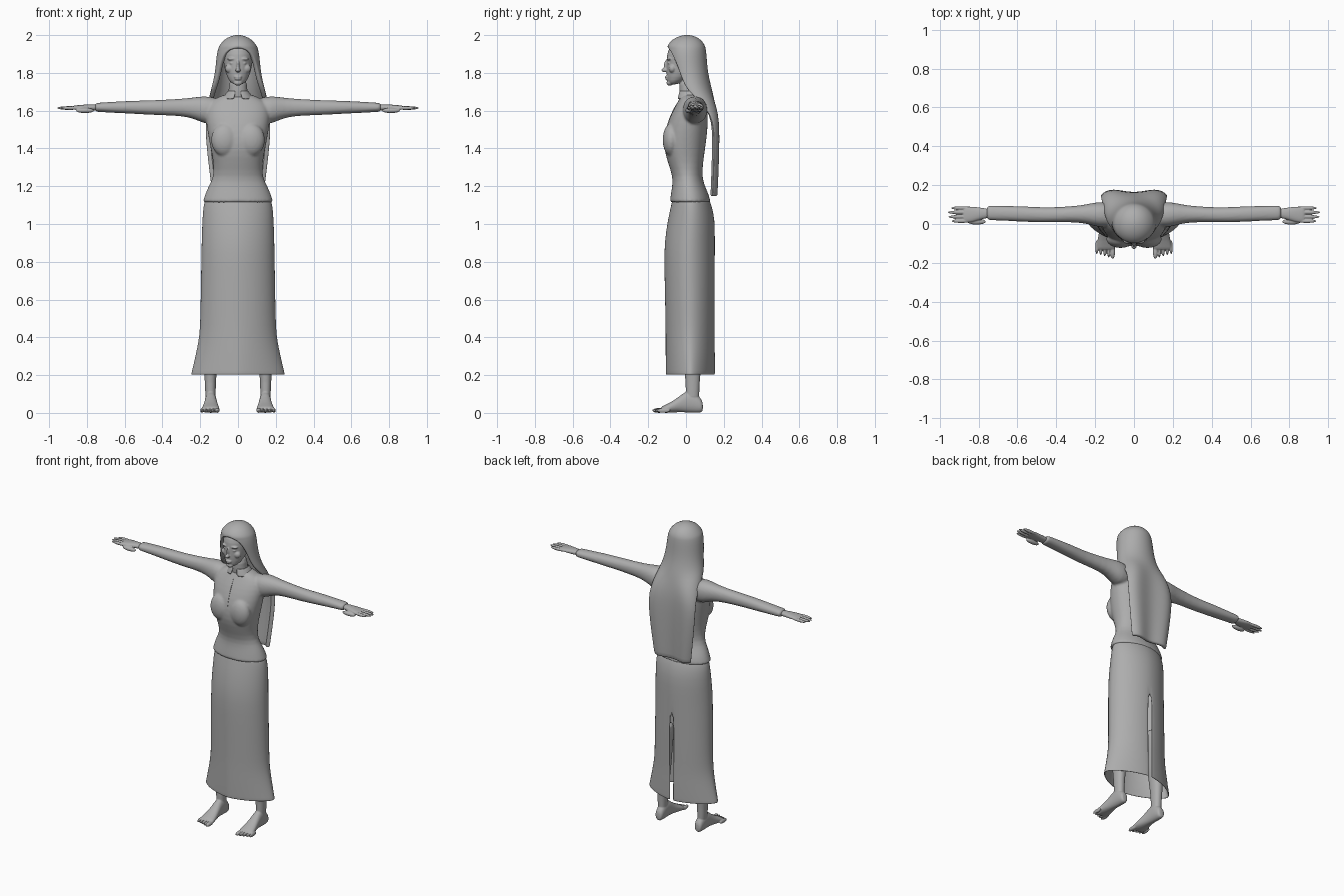
import bpy
import bmesh
import math

default_cube = bpy.data.objects.get("Cube")
if default_cube:
    bpy.data.objects.remove(default_cube, do_unlink=True)

# One plain grey for the whole figure
grey = bpy.data.materials.new("plain grey")
grey.use_nodes = True
grey.diffuse_color = (0.42, 0.42, 0.42, 1)
grey.node_tree.nodes["Principled BSDF"].inputs["Base Color"].default_value = grey.diffuse_color


def finish(name, bm, mirror=False, thickness=0, voxel=0):
    """Turn a bmesh into a smooth object; a voxel size fuses overlapping shapes."""
    bmesh.ops.recalc_face_normals(bm, faces=bm.faces)
    for face in bm.faces:
        face.smooth = True
    mesh = bpy.data.meshes.new(name)
    bm.to_mesh(mesh)
    bm.free()
    mesh.materials.append(grey)
    obj = bpy.data.objects.new(name, mesh)
    bpy.context.scene.collection.objects.link(obj)
    if thickness:
        solid = obj.modifiers.new("Solidify", "SOLIDIFY")
        solid.thickness = thickness
        solid.offset = 0
    subsurf = obj.modifiers.new("Subdivision", "SUBSURF")
    subsurf.levels = subsurf.render_levels = 1
    if voxel:
        remesh = obj.modifiers.new("Fuse", "REMESH")
        remesh.mode = "VOXEL"
        remesh.voxel_size = voxel
        remesh.use_smooth_shade = True
        smooth = obj.modifiers.new("Smooth", "SMOOTH")
        smooth.factor = .5
        smooth.iterations = 4
    if mirror:
        obj.modifiers.new("Mirror", "MIRROR")


def add_loft(bm, axis, sections, sides=20, power=lambda pos: 2.2, caps=True, side=1):
    """Skin rounded sections (position, a_low, a_high, b_low, b_high) along an axis."""
    order = {"x": lambda p, a, b: (side * p, a, b),
             "y": lambda p, a, b: (a, p, b),
             "z": lambda p, a, b: (a, b, p)}[axis]

    def rounded(value, pos):
        return math.copysign(abs(value) ** (2 / power(pos)), value)

    rings = []
    for pos, a_low, a_high, b_low, b_high in sections:
        ring = []
        for i in range(sides):
            angle = math.tau * (i + 0.5) / sides
            a = (a_low + a_high) / 2 + (a_high - a_low) / 2 * rounded(math.cos(angle), pos)
            b = (b_low + b_high) / 2 + (b_high - b_low) / 2 * rounded(math.sin(angle), pos)
            ring.append(bm.verts.new(order(pos, a, b)))
        rings.append(ring)
    for low, high in zip(rings, rings[1:]):
        for i in range(sides):
            j = (i + 1) % sides
            bm.faces.new((low[i], low[j], high[j], high[i]))
    if caps:
        bm.faces.new(rings[0])
        bm.faces.new(rings[-1])


def add_blob(bm, centre, radii):
    verts = bmesh.ops.create_uvsphere(bm, u_segments=16, v_segments=10, radius=1)["verts"]
    bmesh.ops.scale(bm, vec=radii, verts=verts)
    bmesh.ops.translate(bm, vec=centre, verts=verts)


def body(rows):
    """Sections symmetric in x, from (z, half_width, y_front, y_back)."""
    return [(z, -w, w, front, back) for z, w, front, back in rows]


def cut_slit(bm, half_width, direction, top):
    """Remove the column of faces at the middle of the front (-1) or back (1)."""
    middles = [(face, face.calc_center_median()) for face in bm.faces]
    gone = [f for f, m in middles if abs(m.x) < half_width and m.y * direction > 0 and m.z < top]
    bmesh.ops.delete(bm, geom=gone, context="FACES")


# Blouse with flared hem, bust and sleeves fused together
torso = body([
    (1.112, .187, -.086, .13), (1.118, .187, -.086, .13), (1.16, .174, -.08, .12),
    (1.2, .156, -.073, .1), (1.25, .129, -.07, .085), (1.32, .129, -.094, .09),
    (1.39, .143, -.116, .1), (1.46, .156, -.116, .11), (1.53, .168, -.1, .116),
    (1.6, .173, -.07, .116), (1.645, .157, -.044, .107), (1.675, .1, -.03, .087),
    (1.69, .055, -.02, .07)])
arm = [
    (.06, 0, .09, 1.56, 1.655), (.15, -.022, .115, 1.522, 1.677),
    (.2, -.012, .112, 1.541, 1.676), (.25, .003, .1, 1.563, 1.668),
    (.32, .01, .091, 1.573, 1.662), (.45, .007, .084, 1.577, 1.655),
    (.55, .01, .091, 1.583, 1.653), (.65, .016, .093, 1.588, 1.648),
    (.74, .019, .095, 1.593, 1.642), (.76, .019, .095, 1.594, 1.641)]
bm = bmesh.new()
add_loft(bm, "z", torso, sides=32, power=lambda z: 2 if z < 1.3 else 2.2)
for side in (1, -1):
    add_loft(bm, "x", arm, side=side)
    add_blob(bm, (side * .07, -.078, 1.445), (.075, .047, .088))
finish("blouse", bm, voxel=.007)

# Open collar and button strip
bm = bmesh.new()
add_loft(bm, "z", body([(1.66, .085, -.046, .092), (1.685, .064, -.038, .08),
                        (1.705, .052, -.034, .068)]), sides=30, caps=False)
cut_slit(bm, .018, -1, 2)
finish("collar", bm, thickness=.006)
bm = bmesh.new()
add_loft(bm, "z", body([(1.46, .002, -.117, -.1), (1.53, .002, -.102, -.08),
                        (1.6, .002, -.073, -.05), (1.65, .002, -.044, -.03)]), sides=8)
finish("button_strip", bm)

# Long skirt, open below, pinched to side points at the hem, with a slit up the back
slit_top = .78
bm = bmesh.new()
add_loft(bm, "z", body([
    (1.135, .168, -.068, .118), (1.1, .18, -.075, .132), (1.03, .186, -.092, .15),
    (.9, .19, -.112, .15), (slit_top, .192, -.112, .15), (.6, .195, -.108, .15),
    (.45, .198, -.105, .15), (.38, .206, -.105, .15), (.3, .223, -.105, .152),
    (.215, .243, -.104, .152), (.203, .246, -.104, .152)]),
    sides=40, power=lambda z: min(1.85, 1.35 + z), caps=False)
cut_slit(bm, .005, 1, slit_top)
finish("skirt", bm, thickness=.006)

# Hands with fingers and thumb
bm = bmesh.new()
add_loft(bm, "x", [
    (.73, .033, .078, 1.6, 1.633), (.79, .024, .084, 1.599, 1.634),
    (.83, .009, .091, 1.602, 1.631), (.87, .007, .091, 1.605, 1.627),
    (.88, .011, .087, 1.608, 1.623)], sides=16)
for y, tip in [(.015, .942), (.037, .959), (.06, .962), (.082, .944)]:
    root = .835
    add_blob(bm, ((root + tip) / 2, y, 1.614), ((tip - root) / 2, .01, .01))
add_blob(bm, (.81, .012, 1.601), (.05, .016, .014))
finish("hand", bm, mirror=True, voxel=.003)

# Legs and bare feet
bm = bmesh.new()
add_loft(bm, "z", [
    (.05, .118, .172, -.005, .072), (.12, .118, .174, 0, .07),
    (.2, .115, .178, -.005, .076), (.35, .1, .185, -.025, .09),
    (.5, .095, .18, -.03, .085), (.65, .085, .18, -.05, .075)])
add_loft(bm, "y", [
    (.09, .126, .164, .008, .055), (.078, .117, .171, 0, .08), (.04, .114, .174, 0, .115),
    (0, .114, .175, .002, .118), (-.04, .109, .179, .004, .083),
    (-.085, .1, .189, 0, .054), (-.125, .096, .196, 0, .036), (-.135, .099, .193, .003, .027)])
for toe in range(5):
    radius = .0085 if toe else .0135
    add_blob(bm, (.11 + .0203 * toe, -.143 + .006 * toe, .013), (radius, .038, .013))
finish("leg_and_foot", bm, mirror=True, voxel=.0035)

# Neck, head and facial features fused together
bm = bmesh.new()
add_loft(bm, "z", body([(1.64, .06, -.033, .075), (1.7, .049, -.034, .062),
                        (1.78, .049, -.04, .06)]))
add_loft(bm, "z", body([
    (1.737, .024, -.09, -.05), (1.757, .048, -.1, -.01), (1.8, .067, -.104, .05),
    (1.85, .077, -.104, .085), (1.9, .083, -.103, .095), (1.94, .075, -.086, .085),
    (1.96, .05, -.055, .065), (1.972, .025, -.025, .035)]), sides=24, power=lambda z: 2)
add_blob(bm, (0, -.103, 1.838), (.009, .014, .032))
add_blob(bm, (0, -.113, 1.815), (.014, .018, .012))
add_blob(bm, (0, -.1, 1.779), (.022, .012, .007))
add_blob(bm, (0, -.099, 1.768), (.019, .012, .007))
add_blob(bm, (0, -.086, 1.747), (.024, .018, .015))
for side in (1, -1):
    add_blob(bm, (side * .031, -.086, 1.851), (.014, .012, .007))
    add_blob(bm, (side * .03, -.086, 1.874), (.028, .017, .009))
    add_blob(bm, (side * .043, -.072, 1.823), (.027, .021, .024))
finish("head", bm, voxel=.0035)

# Long hair: arcs (z, half_width, centre_y, back_y, span in degrees) wrapping the head
hair = [
    (1.989, .006, .005, .011, 180), (1.984, .035, .005, .042, 180),
    (1.968, .064, .003, .071, 180), (1.945, .084, .001, .087, 180), (1.932, .092, .001, .091, 180),
    (1.925, .095, .002, .093, 152),
    (1.89, .102, .004, .097, 136), (1.83, .107, .01, .101, 122), (1.77, .115, .02, .11, 116),
    (1.71, .132, .033, .126, 107), (1.65, .146, .085, .146, 95), (1.58, .156, .135, .158, 90),
    (1.5, .162, .15, .161, 90), (1.4, .155, .15, .16, 90), (1.28, .141, .147, .156, 90),
    (1.16, .125, .142, .15, 90), (1.147, .124, .142, .149, 90)]
columns = 40
bm = bmesh.new()
rows = []
for z, width, centre, back, span in hair:
    row = []
    ripple = .007 if z < 1.7 else 0
    for i in range(columns + 1):
        t = 2 * i / columns - 1
        angle = math.radians(span) * t
        y = centre + (back - centre) * math.cos(angle) - ripple * math.cos(math.tau * t)
        row.append(bm.verts.new((width * math.sin(angle), y, z)))
    rows.append(row)
for upper, lower in zip(rows, rows[1:]):
    for i in range(columns):
        bm.faces.new((upper[i], upper[i + 1], lower[i + 1], lower[i]))
bm.faces.new(rows[0][:-1])
bmesh.ops.remove_doubles(bm, verts=bm.verts, dist=.0001)
finish("long_hair", bm, thickness=.024)
